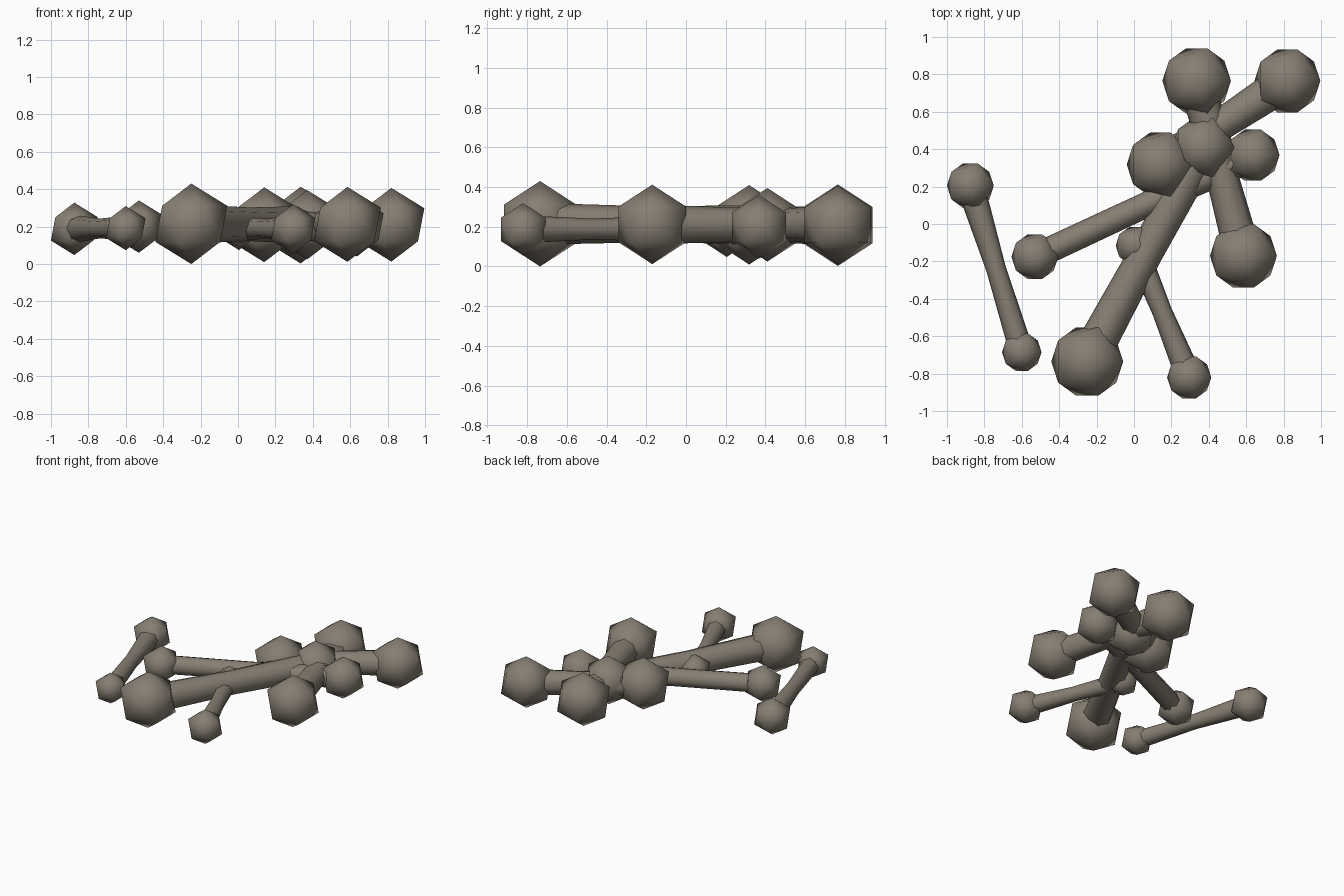
import bpy
import bmesh
from mathutils import Matrix, Vector

cube = bpy.data.objects.get("Cube")
if cube:
    bpy.data.objects.remove(cube)

# Aged bone colour
bone_mat = bpy.data.materials.new("weathered_bone")
bone_mat.use_nodes = True
colour = (0.24, 0.21, 0.17, 1)
bone_mat.diffuse_color = colour
bone_mat.node_tree.nodes["Principled BSDF"].inputs["Base Color"].default_value = colour


def finish(name, bm):
    mesh = bpy.data.meshes.new(name)
    bm.to_mesh(mesh)
    bm.free()
    mesh.materials.append(bone_mat)
    for p in mesh.polygons:
        p.use_smooth = True
    obj = bpy.data.objects.new(name, mesh)
    bpy.context.collection.objects.link(obj)
    return obj


# Faceted round bone end
def knob(name, centre, radius):
    bm = bmesh.new()
    bmesh.ops.create_icosphere(bm, subdivisions=1, radius=radius,
                               matrix=Matrix.Translation(centre))
    finish(name, bm)


# Eight-sided shaft, slimmer at the middle
def shaft(name, a, b, ra, mid, rb, sides=8):
    bm = bmesh.new()
    turn = (b - a).to_track_quat('Z', 'Y').to_matrix().to_4x4()
    rings = []
    for t, r in ((0, ra), (0.5, mid), (1, rb)):
        place = Matrix.Translation(a.lerp(b, t)) @ turn
        ring = bmesh.ops.create_circle(bm, segments=sides, radius=r, matrix=place)
        rings.append(ring["verts"])
    for low, high in zip(rings, rings[1:]):
        for i in range(sides):
            j = (i + 1) % sides
            bm.faces.new((low[i], low[j], high[j], high[i]))
    bmesh.ops.recalc_face_normals(bm, faces=bm.faces)
    finish(name, bm)


# Name, first end (x, y, z, radius), second end, shaft radii
bones = [
    ("long_bone", (-0.25, -0.735, 0.215, 0.215), (0.37, 0.41, 0.21, 0.185), (0.105, 0.09, 0.1)),
    ("back_bone", (0.335, 0.765, 0.208, 0.205), (0.585, -0.17, 0.212, 0.2), (0.1, 0.085, 0.1)),
    ("cross_bone", (0.14, 0.318, 0.21, 0.2), (0.82, 0.765, 0.21, 0.197), (0.1, 0.085, 0.1)),
    ("middle_bone", (-0.53, -0.175, 0.2, 0.14), (0.635, 0.368, 0.2, 0.16), (0.07, 0.068, 0.085)),
    ("front_bone", (0.295, -0.82, 0.187, 0.132), (0.005, -0.115, 0.19, 0.115), (0.07, 0.053, 0.065)),
    ("side_bone", (-0.875, 0.205, 0.188, 0.14), (-0.6, -0.685, 0.192, 0.118), (0.075, 0.053, 0.065)),
]
for name, first, second, radii in bones:
    a, b = Vector(first[:3]), Vector(second[:3])
    knob(name + "_first_knob", a, first[3])
    knob(name + "_second_knob", b, second[3])
    shaft(name + "_shaft", a, b, *radii)
